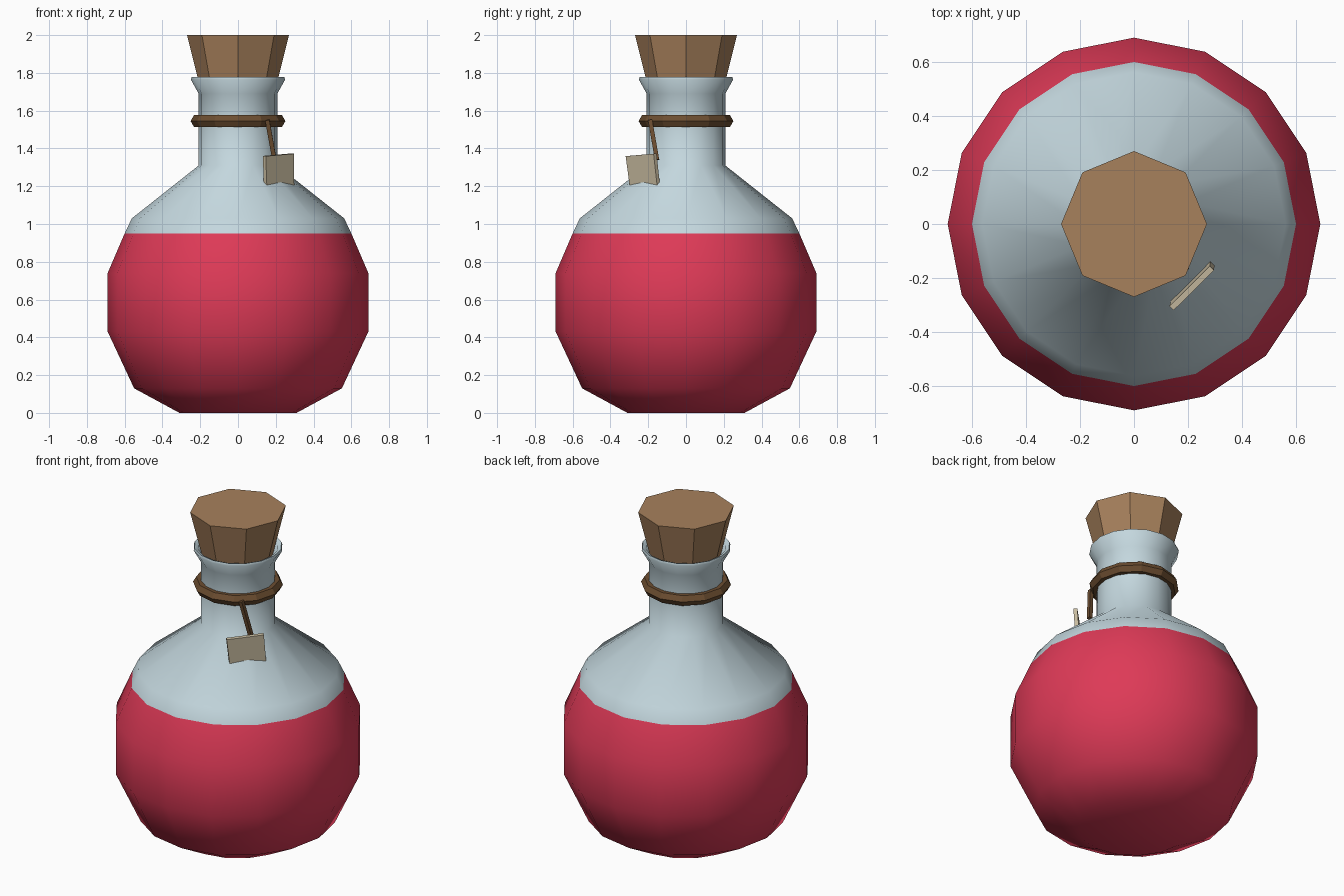
import bpy
import bmesh
from math import cos, sin, pi, radians
from mathutils import Matrix, Vector

old = bpy.data.objects.get("Cube")
if old:
    bpy.data.objects.remove(old, do_unlink=True)


def material(name, rgb):
    m = bpy.data.materials.new(name)
    m.use_nodes = True
    color = (*rgb, 1)
    m.diffuse_color = color
    m.node_tree.nodes["Principled BSDF"].inputs["Base Color"].default_value = color
    return m


red = material("red liquid", (0.73, 0.042, 0.095))
glass = material("pale glass", (0.55, 0.68, 0.73))
cork_tan = material("cork tan", (0.39, 0.22, 0.107))
rope_brown = material("rope brown", (0.15, 0.075, 0.03))
paper = material("paper beige", (0.58, 0.5, 0.35))


def finish(name, bm, *mats):
    bmesh.ops.recalc_face_normals(bm, faces=bm.faces)
    mesh = bpy.data.meshes.new(name)
    bm.to_mesh(mesh)
    bm.free()
    for m in mats:
        mesh.materials.append(m)
    obj = bpy.data.objects.new(name, mesh)
    bpy.context.collection.objects.link(obj)
    return obj


def lathe(profile, sides, loop=False):
    """Turn a (radius, height) profile around z; cap the ends unless it loops."""
    bm = bmesh.new()
    rings = [[bm.verts.new((r * cos(2 * pi * i / sides), r * sin(2 * pi * i / sides), z))
              for i in range(sides)] for r, z in profile]
    pairs = list(zip(rings, rings[1:]))
    if loop:
        pairs.append((rings[-1], rings[0]))
    else:
        bm.faces.new(rings[0])
        bm.faces.new(rings[-1])
    for a, b in pairs:
        for i in range(sides):
            j = (i + 1) % sides
            bm.faces.new((a[i], a[j], b[j], b[i]))
    return bm


# Flask: round belly, neck and flared lip, filled with liquid up to the fill line
fill = 0.95
bm = lathe([(0.31, 0), (0.55, 0.13), (0.69, 0.43), (0.69, 0.74), (0.6, fill),
            (0.562, 1.03), (0.208, 1.31), (0.208, 1.69), (0.25, 1.765),
            (0.245, 1.778), (0.225, 1.77), (0.19, 1.69), (0.19, 1.5)], 16)
for f in bm.faces:
    f.material_index = 0 if f.calc_center_median().z < fill else 1
flask = finish("flask", bm, red, glass)
bpy.context.view_layer.objects.active = flask
flask.select_set(True)
bpy.ops.object.shade_smooth_by_angle(angle=radians(60))
flask.select_set(False)

# Tapered cork
finish("cork", lathe([(0.185, 1.66), (0.27, 2)], 8), cork_tan)

# Rope ring around the neck
ring = [(0.215 + 0.036 * cos(k * pi / 3), 1.545 + 0.036 * sin(k * pi / 3)) for k in range(6)]
finish("neck_rope", lathe(ring, 12, loop=True), rope_brown)

# String hanging from the ring
top, end = Vector((0.155, -0.19, 1.55)), Vector((0.193, -0.153, 1.34))
run = end - top
bm = bmesh.new()
turn = run.to_track_quat("Z", "Y").to_matrix().to_4x4()
bmesh.ops.create_cone(bm, cap_ends=True, segments=4, radius1=0.016, radius2=0.016,
                      depth=run.length,
                      matrix=Matrix.Translation((top + end) / 2) @ turn)
finish("tag_string", bm, rope_brown)

# Paper tag with a notched lower edge, leaning outward
bm = bmesh.new()
outline = [(-0.11, 0.08), (0.1, 0.093), (0.115, -0.083), (0, -0.062), (-0.09, -0.085)]
face = bm.faces.new([bm.verts.new((u, -0.011, z)) for u, z in outline])
back = bmesh.ops.extrude_face_region(bm, geom=[face])["geom"]
bmesh.ops.translate(bm, vec=(0, 0.022, 0),
                    verts=[g for g in back if isinstance(g, bmesh.types.BMVert)])
bm.transform(Matrix.Translation((0.213, -0.23, 1.28)) @ Matrix.Rotation(pi / 4, 4, "Z")
             @ Matrix.Rotation(radians(4), 4, "X"))
finish("paper_tag", bm, paper)
